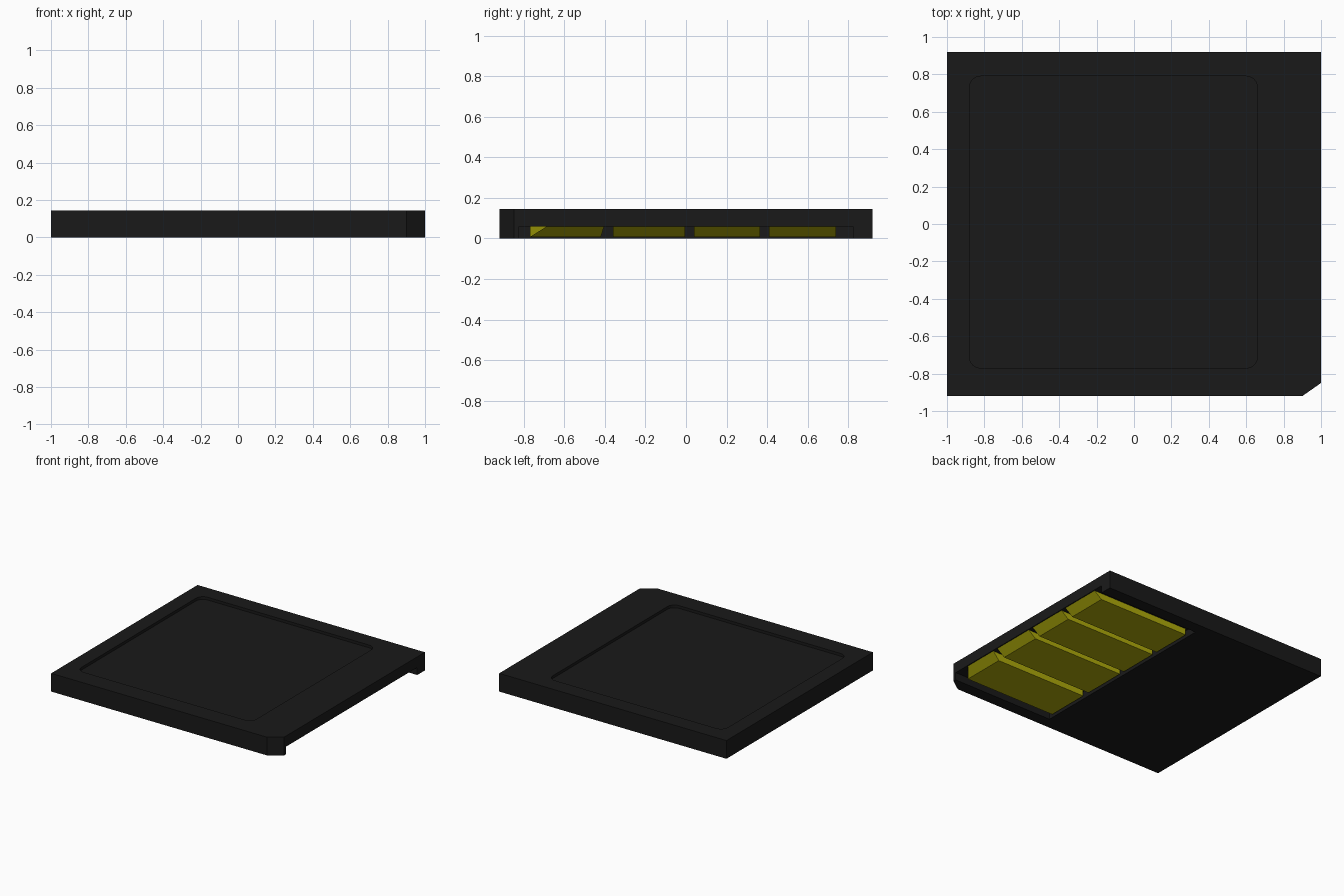
import bpy, bmesh, math

if "Cube" in bpy.data.objects:
    bpy.data.objects.remove(bpy.data.objects["Cube"])


def material(name, rgb):
    m = bpy.data.materials.new(name)
    m.diffuse_color = (*rgb, 1)
    m.use_nodes = True
    m.node_tree.nodes["Principled BSDF"].inputs["Base Color"].default_value = m.diffuse_color
    return m


black = material("black_plastic", (0.01, 0.01, 0.01))
yellow = material("contact_yellow", (0.42, 0.40, 0.003))


def loft(name, bottom, top, z0, z1, mat=None):
    """Solid between two matching outlines at heights z0 and z1."""
    bm = bmesh.new()
    lo = [bm.verts.new((x, y, z0)) for x, y in bottom]
    hi = [bm.verts.new((x, y, z1)) for x, y in top]
    bm.faces.new(lo[::-1])
    bm.faces.new(hi)
    n = len(lo)
    for i in range(n):
        j = (i + 1) % n
        bm.faces.new((lo[i], lo[j], hi[j], hi[i]))
    bmesh.ops.recalc_face_normals(bm, faces=bm.faces[:])
    me = bpy.data.meshes.new(name)
    bm.to_mesh(me)
    bm.free()
    ob = bpy.data.objects.new(name, me)
    bpy.context.collection.objects.link(ob)
    if mat:
        me.materials.append(mat)
    return ob


def rect(x0, x1, y0, y1):
    return [(x0, y0), (x1, y0), (x1, y1), (x0, y1)]


def rounded_rect(x0, x1, y0, y1, r, seg=6):
    pts = []
    corners = [(x1 - r, y1 - r), (x0 + r, y1 - r), (x0 + r, y0 + r), (x1 - r, y0 + r)]
    for q, (cx, cy) in enumerate(corners):
        for i in range(seg + 1):
            a = math.pi / 2 * (q + i / seg)
            pts.append((cx + r * math.cos(a), cy + r * math.sin(a)))
    return pts


def cut(ob, cutter):
    cutter.hide_render = True
    mod = ob.modifiers.new("cut", 'BOOLEAN')
    mod.operation = 'DIFFERENCE'
    mod.solver = 'EXACT'
    mod.object = cutter
    bpy.context.view_layer.objects.active = ob
    bpy.ops.object.modifier_apply(modifier=mod.name)
    bpy.data.objects.remove(cutter)


# Card body with one clipped corner
W, D, H = 1.0, 0.92, 0.145
outline = [(-W, -D), (0.9, -D), (W, -0.85), (W, D), (-W, D)]
body = loft("card_body", outline, outline, 0, H, black)

# Shallow label recess on the top
label = rounded_rect(-0.88, 0.66, -0.77, 0.79, 0.06)
cut(body, loft("label_cutter", label, label, H - 0.022, H + 0.1))

# Contact bay, open at the bottom and the right edge
CEIL = 0.06
bay = rect(0.11, 1.2, -0.825, 0.825)
cut(body, loft("bay_cutter", bay, bay, -0.1, CEIL))

# Contacts with a sloped leading end: (y0, y1) at the bottom, then at the top
contacts = [(-0.77, -0.42, -0.69, -0.405), (-0.36, -0.005, -0.36, -0.005),
            (0.04, 0.365, 0.04, 0.365), (0.41, 0.74, 0.41, 0.74)]
for i, (b0, b1, t0, t1) in enumerate(contacts, 1):
    low = rect(0.13, 0.93, b0, b1)
    # The slanted outer contact keeps its inner end straight
    high = [(0.13, b0), (0.995, t0), (0.995, t1), (0.13, b1)]
    loft(f"contact_{i}", low, high, 0.008, CEIL - 0.002, yellow)
